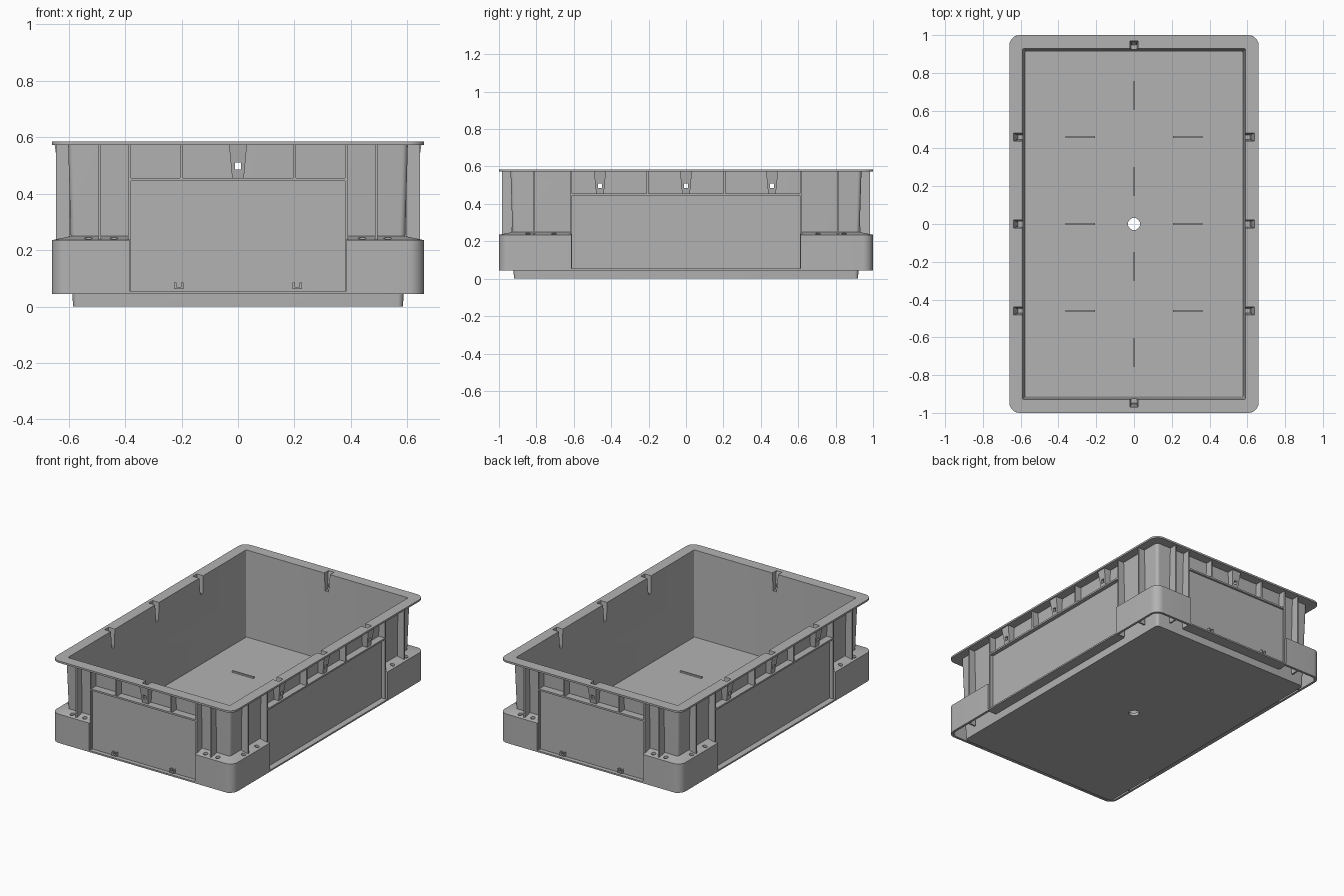
import bpy, bmesh, math
from mathutils import Matrix, Vector

cube = bpy.data.objects.get("Cube")
if cube:
    bpy.data.objects.remove(cube, do_unlink=True)

grey = bpy.data.materials.new("grey plastic")
grey.use_nodes = True
grey.diffuse_color = (0.45, 0.45, 0.45, 1)
grey.node_tree.nodes["Principled BSDF"].inputs["Base Color"].default_value = grey.diffuse_color

# Tub wall distance, rib reach and outer skirt for the end walls (even) and the long walls (odd)
WALL = (0.925, 0.592)
RIB = (0.985, 0.645)
SKIRT = (1.0, 0.66)


def finish(name, bm):
    bmesh.ops.recalc_face_normals(bm, faces=bm.faces)
    mesh = bpy.data.meshes.new(name)
    bm.to_mesh(mesh)
    bm.free()
    mesh.materials.append(grey)
    obj = bpy.data.objects.new(name, mesh)
    bpy.context.collection.objects.link(obj)
    return obj


def wedge(bm, low, high, turn=0):
    """Six-sided solid; low and high are (u0, u1, y0, y1, z), turned to face one wall."""
    rot = Matrix.Rotation(turn * math.pi / 2, 3, "Z")
    rings = []
    for u0, u1, y0, y1, z in (low, high):
        corners = ((u0, y0), (u1, y0), (u1, y1), (u0, y1))
        rings.append([bm.verts.new(rot @ Vector((u, y, z))) for u, y in corners])
    a, b = rings
    bm.faces.new(a)
    bm.faces.new(b)
    for i in range(4):
        j = (i + 1) % 4
        bm.faces.new((a[i], a[j], b[j], b[i]))


def box(bm, u0, u1, y0, y1, z0, z1, turn=0):
    wedge(bm, (u0, u1, y0, y1, z0), (u0, u1, y0, y1, z1), turn)


def cylinder(bm, x, y, z, radius, depth):
    bmesh.ops.create_cone(bm, cap_ends=True, segments=20, radius1=radius, radius2=radius,
                          depth=depth, matrix=Matrix.Translation((x, y, z)))


def rounded_ring(bm, hx, hy, r, z, steps=6):
    verts = []
    for q, (sx, sy) in enumerate(((1, 1), (-1, 1), (-1, -1), (1, -1))):
        for i in range(steps + 1):
            a = (q + i / steps) * math.pi / 2
            verts.append(bm.verts.new((sx * (hx - r) + r * math.cos(a),
                                       sy * (hy - r) + r * math.sin(a), z)))
    return verts


def cut(targets, cutter):
    cutter.hide_render = True
    for obj in targets:
        mod = obj.modifiers.new("cut", "BOOLEAN")
        mod.operation, mod.solver, mod.object = "DIFFERENCE", "EXACT", cutter
        with bpy.context.temp_override(object=obj, active_object=obj):
            bpy.ops.object.modifier_apply(modifier=mod.name)
    bpy.data.objects.remove(cutter, do_unlink=True)


# Tub with rim: outside up, out around the rim, back down to the floor
bm = bmesh.new()
sections = ((0.585, 0.92, 0.02, 0), (0.587, 0.922, 0.02, 0.05), (0.602, 0.938, 0.02, 0.573),
            (0.66, 1.0, 0.055, 0.573), (0.66, 1.0, 0.055, 0.585),
            (0.59, 0.928, 0.006, 0.585), (0.578, 0.913, 0.006, 0.02))
rings = [rounded_ring(bm, *s) for s in sections]
for a, b in zip(rings, rings[1:]):
    for i in range(len(a)):
        j = (i + 1) % len(a)
        bm.faces.new((a[i], a[j], b[j], b[i]))
bm.faces.new(rings[0])
bm.faces.new(rings[-1])
tub = finish("tub_and_rim", bm)

# Hollow corner blocks: a stepped section swept around each corner
bm = bmesh.new()
path = [((0.385, 1.0), (0.385, 0.925))]
for i in range(9):
    a = math.pi / 2 * (1 - i / 8)
    path.append(((0.605 + 0.055 * math.cos(a), 0.945 + 0.055 * math.sin(a)), (0.59, 0.925)))
path.append(((0.66, 0.612), (0.59, 0.612)))
profile = ((0, 0.25), (1, 0.235), (1, 0.045), (0.78, 0.045), (0.78, 0.222), (0, 0.235))
for sx in (-1, 1):
    for sy in (-1, 1):
        rows = []
        for outer, inner in path:
            rows.append([bm.verts.new((sx * (inner[0] + t * (outer[0] - inner[0])),
                                       sy * (inner[1] + t * (outer[1] - inner[1])), z))
                         for t, z in profile])
        for a, b in zip(rows, rows[1:]):
            for i in range(6):
                j = (i + 1) % 6
                bm.faces.new((a[i], a[j], b[j], b[i]))
        bm.faces.new(rows[0])
        bm.faces.new(rows[-1])
bmesh.ops.remove_doubles(bm, verts=bm.verts, dist=0.0001)
blocks = finish("corner_blocks", bm)

# Drain holes in the corner ledges
bm = bmesh.new()
for sx in (-1, 1):
    for sy in (-1, 1):
        for x, y in ((0.44, 0.966), (0.53, 0.966), (0.632, 0.705), (0.632, 0.845)):
            cylinder(bm, sx * x, sy * y, 0.235, 0.014, 0.08)
cut([blocks], finish("drain_cutter", bm))

# Recessed wall panels with a sill below and a shelf above
panels, shelves, ribs = bmesh.new(), bmesh.new(), bmesh.new()
for turn in range(4):
    k = turn % 2
    half = (0.385, 0.612)[k]
    face = (0.972, 0.62)[k]
    box(panels, -half, half, WALL[k], face, 0.047, 0.45, turn)
    box(shelves, -half, half, WALL[k], SKIRT[k], 0.045, 0.055, turn)
    box(shelves, -half, half, WALL[k], RIB[k], 0.445, 0.456, turn)
    # Short ribs above the shelf, tall ribs at the corners
    for s in (-1, 1):
        for u, z in (((0.2, 0.45), (0.385, 0.046), (0.49, 0.046)),
                     ((0.205, 0.45), (0.614, 0.046), (0.812, 0.046)))[k]:
            box(ribs, s * u - 0.005, s * u + 0.005, WALL[k] + 0.005, RIB[k], z, 0.575, turn)
finish("wall_panels", panels)
finish("sills_and_shelves", shelves)
finish("wall_ribs", ribs)

# Label clips on the end panels
bm = bmesh.new()
for turn in (0, 2):
    for u in (-0.21, 0.21):
        for s in (-1, 1):
            box(bm, u + s * 0.012 - 0.004, u + s * 0.012 + 0.004, 0.965, 0.992, 0.065, 0.085, turn)
        box(bm, u - 0.016, u + 0.016, 0.965, 0.992, 0.062, 0.07, turn)
finish("label_clips", bm)

# Tapered latch sockets around the rim, with grooves and through holes
sockets, grooves, holes = bmesh.new(), bmesh.new(), bmesh.new()
for turn in range(4):
    k = turn % 2
    d = WALL[k]
    for u in ((0,), (-0.46, 0, 0.46))[k]:
        wedge(sockets, (u - 0.02, u + 0.02, d + 0.004, d + 0.04, 0.45),
              (u - 0.032, u + 0.032, d + 0.004, d + 0.058, 0.574), turn)
        wedge(grooves, (u - 0.012, u + 0.012, d - 0.03, d + 0.022, 0.47),
              (u - 0.022, u + 0.022, d - 0.03, d + 0.048, 0.6), turn)
        box(holes, u - 0.01, u + 0.01, d - 0.05, d + 0.09, 0.485, 0.51, turn)
socket_obj = finish("latch_sockets", sockets)
cut([tub, socket_obj], finish("groove_cutter", grooves))
cylinder(holes, 0, 0, 0.01, 0.032, 0.1)
cut([tub, socket_obj], finish("hole_cutter", holes))

# Thin raised ribs on the floor
bm = bmesh.new()
for s in (-1, 1):
    for y in (0.225, 0.68):
        box(bm, -0.005, 0.005, s * y - 0.075, s * y + 0.075, 0.015, 0.03)
    for y in (-0.46, 0, 0.46):
        box(bm, s * 0.285 - 0.078, s * 0.285 + 0.078, y - 0.005, y + 0.005, 0.015, 0.03)
finish("floor_ribs", bm)

# Smooth the round corners, keep the edges crisp
bpy.ops.object.select_all(action="DESELECT")
for name in ("tub_and_rim", "corner_blocks"):
    obj = bpy.data.objects[name]
    obj.select_set(True)
    bpy.context.view_layer.objects.active = obj
bpy.ops.object.shade_smooth_by_angle(angle=math.radians(30))
